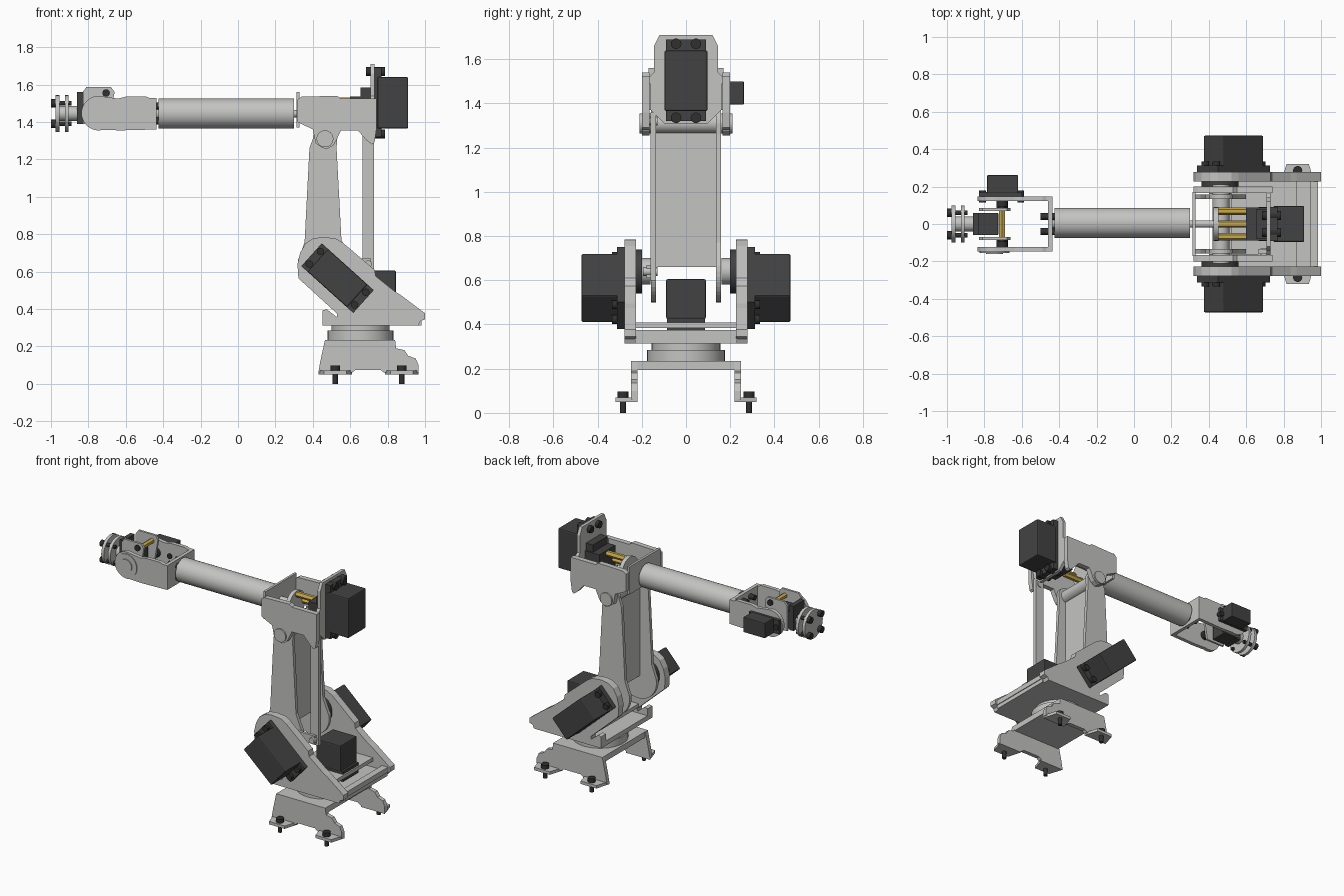
import bpy, bmesh
from math import radians, cos, sin, pi
from mathutils import Matrix, Vector

cube = bpy.data.objects.get("Cube")
if cube:
    bpy.data.objects.remove(cube, do_unlink=True)


def material(name, col):
    m = bpy.data.materials.new(name)
    m.use_nodes = True
    m.diffuse_color = (*col, 1)
    bsdf = next(n for n in m.node_tree.nodes if n.type == 'BSDF_PRINCIPLED')
    bsdf.inputs["Base Color"].default_value = (*col, 1)
    return m


GREY = material("light_grey", (0.55, 0.55, 0.54))
DARK = material("motor_black", (0.055, 0.055, 0.055))
BOLT = material("bolt_black", (0.03, 0.03, 0.03))
BRASS = material("brass", (0.58, 0.40, 0.08))


def finish(name, bm, mat, smooth=False):
    bmesh.ops.recalc_face_normals(bm, faces=bm.faces)
    me = bpy.data.meshes.new(name)
    bm.to_mesh(me)
    bm.free()
    me.materials.append(mat)
    if smooth:
        me.shade_smooth()
        me.set_sharp_from_angle(angle=radians(35))
    ob = bpy.data.objects.new(name, me)
    bpy.context.collection.objects.link(ob)
    return ob


def box(name, mat, xs, ys, zs, bevel=0, turn=0):
    """Box from ranges, turned about y around its own centre."""
    bm = bmesh.new()
    size = [abs(r[1] - r[0]) for r in (xs, ys, zs)]
    mid = [(r[0] + r[1]) / 2 for r in (xs, ys, zs)]
    bmesh.ops.create_cube(bm, size=1, matrix=Matrix.Diagonal((*size, 1)))
    if bevel:
        bmesh.ops.bevel(bm, geom=bm.edges[:], offset=bevel, segments=2, affect='EDGES', profile=0.5)
    bm.transform(Matrix.Translation(mid) @ Matrix.Rotation(radians(turn), 4, 'Y'))
    return finish(name, bm, mat)


def cyl(name, mat, axis, span, at, r, sides=32):
    """Cylinder along an axis; 'at' holds the other two coordinates in order."""
    bm = bmesh.new()
    bmesh.ops.create_cone(bm, cap_ends=True, segments=sides, radius1=r, radius2=r,
                          depth=abs(span[1] - span[0]))
    mid = (span[0] + span[1]) / 2
    rot = {'X': Matrix.Rotation(pi / 2, 4, 'Y'), 'Y': Matrix.Rotation(pi / 2, 4, 'X'), 'Z': Matrix()}[axis]
    loc = list(at)
    loc.insert('XYZ'.index(axis), mid)
    bm.transform(Matrix.Translation(loc) @ rot)
    return finish(name, bm, mat, sides > 8)


def plate(name, mat, pts, span, axis='Y'):
    """Outline extruded along an axis; points are the other two coordinates."""
    bm = bmesh.new()
    i = 'XYZ'.index(axis)
    vs = []
    for p in pts:
        c = list(p)
        c.insert(i, span[0])
        vs.append(bm.verts.new(c))
    face = bm.faces.new(vs)
    new = bmesh.ops.extrude_face_region(bm, geom=[face])["geom"]
    off = Vector((0, 0, 0))
    off[i] = span[1] - span[0]
    bmesh.ops.translate(bm, vec=off, verts=[v for v in new if isinstance(v, bmesh.types.BMVert)])
    return finish(name, bm, mat)


def arc(c, r, a0, a1, n=12):
    return [(c[0] + r * cos(radians(a0 + (a1 - a0) * k / n)),
             c[1] + r * sin(radians(a0 + (a1 - a0) * k / n))) for k in range(n + 1)]


SIDES = (("right", -1), ("left", 1))


def ys(s, a, b):
    return tuple(sorted((s * a, s * b)))


# Base stand with splayed feet
box("base_top", GREY, (0.465, 0.84), (-0.245, 0.245), (0.195, 0.235))
leg = [(0.43, 0.06), (0.44, 0.12), (0.465, 0.235), (0.84, 0.235), (0.845, 0.19), (0.89, 0.18),
       (0.91, 0.15), (0.95, 0.135), (0.965, 0.10), (0.965, 0.06), (0.78, 0.06), (0.76, 0.075),
       (0.63, 0.075), (0.61, 0.06)]
for side, s in SIDES:
    plate(f"base_leg_{side}", GREY, leg, ys(s, 0.22, 0.248))
    for n, x in (("front", 0.52), ("back", 0.875)):
        foot = [(x - 0.09, s * 0.22), (x - 0.06, s * 0.32), (x + 0.06, s * 0.32), (x + 0.09, s * 0.22)]
        plate(f"foot_{n}_{side}", GREY, foot, (0.05, 0.07), 'Z')
        cyl(f"foot_bolt_{n}_{side}", BOLT, 'Z', (0, 0.07), (x, s * 0.285), 0.014, 12)
        cyl(f"foot_bolt_head_{n}_{side}", BOLT, 'Z', (0.07, 0.097), (x, s * 0.285), 0.025, 16)

# Turntable
cyl("turntable_lower", GREY, 'Z', (0.235, 0.285), (0.655, 0), 0.176, 40)
cyl("turntable_upper", GREY, 'Z', (0.285, 0.315), (0.655, 0), 0.155, 40)

# Shoulder carriage
box("carriage_floor", GREY, (0.452, 0.98), (-0.23, 0.23), (0.313, 0.345))
box("carriage_deck", GREY, (0.52, 0.87), (-0.23, 0.23), (0.385, 0.41))
box("carriage_rear_bar", GREY, (0.94, 0.985), (-0.23, 0.23), (0.34, 0.375))
AXIS = (0.46, 0.64)
cheek = [(0.323, 0.564), (0.318, 0.64), (0.332, 0.70), (0.36, 0.75), (0.40, 0.776), (0.45, 0.785),
         (0.52, 0.778), (0.56, 0.755), (0.73, 0.61), (0.737, 0.575), (0.837, 0.495), (0.87, 0.475),
         (1.0, 0.377), (1.0, 0.345), (0.975, 0.335), (0.965, 0.313), (0.452, 0.313), (0.452, 0.393),
         (0.475, 0.398), (0.505, 0.375), (0.53, 0.355), (0.53, 0.375)]
for side, s in SIDES:
    plate(f"carriage_cheek_{side}", GREY, cheek, ys(s, 0.227, 0.278))
    # Shoulder motor, tilted along the cheek
    mx, mz, tilt = 0.532, 0.565, 42
    box(f"shoulder_motor_{side}", DARK, (mx - 0.142, mx + 0.142), ys(s, 0.30, 0.473),
        (mz - 0.082, mz + 0.082), 0.007, tilt)
    box(f"shoulder_motor_flange_{side}", DARK, (mx - 0.187, mx + 0.187), ys(s, 0.278, 0.312),
        (mz - 0.082, mz + 0.082), 0, tilt)
    for k in (-1, 1):
        for j in (-1, 1):
            off = Matrix.Rotation(radians(tilt), 3, 'Y') @ Vector((k * 0.163, 0, j * 0.045))
            cyl(f"shoulder_bolt_{side}", BOLT, 'Y', ys(s, 0.31, 0.335), (mx + off.x, mz + off.z), 0.02, 16)
    cyl(f"shoulder_gear_{side}", DARK, 'Y', ys(s, 0.20, 0.227), AXIS, 0.10)
    cyl(f"shoulder_horn_{side}", GREY, 'Y', ys(s, 0.16, 0.20), AXIS, 0.06)

# Slew motor on the deck
box("slew_motor", DARK, (0.66, 0.845), (-0.09, 0.09), (0.425, 0.605), 0.007)
box("slew_motor_flange", DARK, (0.62, 0.86), (-0.085, 0.085), (0.36, 0.43))

# Upper arm: two cheeks with a web between them
ELBOW = (0.465, 1.31)
arm = arc(AXIS, 0.14, 170, 370, 20) + [(0.553, 0.77), (0.527, 1.26)] + arc(ELBOW, 0.065, 0, 180) + [(0.382, 1.26), (0.356, 0.757)]
for side, s in SIDES:
    plate(f"upper_arm_{side}", GREY, arm, ys(s, 0.135, 0.158))
box("upper_arm_web", GREY, (0.445, 0.475), (-0.136, 0.136), (0.66, 1.29))
cyl("elbow_pin", GREY, 'Y', (-0.21, 0.21), ELBOW, 0.045)

# Parallel link and its crank
box("crank", GREY, (0.46, 0.71), (-0.178, -0.16), (0.61, 0.67))
box("link_rod", GREY, (0.665, 0.727), (-0.16, -0.135), (0.60, 1.36))
for z in (0.64, 1.32):
    cyl("link_pin", GREY, 'Y', (-0.195, -0.13), (0.696, z), 0.02, 16)

# Elbow housing
housing = [(0.318, 1.40), (0.40, 1.36), (0.415, 1.285), (0.45, 1.262), (0.475, 1.255), (0.51, 1.275),
           (0.525, 1.30), (0.55, 1.355), (0.64, 1.355), (0.69, 1.30), (0.715, 1.28), (0.73, 1.29),
           (0.74, 1.36), (0.74, 1.525), (0.55, 1.525), (0.53, 1.54), (0.34, 1.535), (0.318, 1.52)]
for side, s in SIDES:
    plate(f"elbow_cheek_{side}", GREY, housing, ys(s, 0.165, 0.20))
box("elbow_front_plate", GREY, (0.312, 0.328), (-0.17, 0.17), (1.37, 1.56))
half = [(0.10, 1.31), (0.16, 1.37), (0.165, 1.52), (0.145, 1.54), (0.145, 1.66), (0.12, 1.71)]
mount = half + [(-y, z) for y, z in reversed(half)]
plate("elbow_motor_mount", GREY, mount, (0.708, 0.73), 'X')

# Elbow roll motor, standoffs and shaft
ROLL = 1.445
box("roll_motor", DARK, (0.745, 0.91), (-0.097, 0.097), (1.365, 1.64), 0.008)
box("roll_motor_flange", DARK, (0.73, 0.768), (-0.09, 0.09), (1.32, 1.69))
box("roll_gearbox", DARK, (0.60, 0.71), (-0.088, 0.088), (1.37, 1.535))
box("roll_gearbox_cap", DARK, (0.655, 0.71), (-0.08, 0.08), (1.53, 1.585))
for y in (-0.045, 0.045):
    for z in (1.335, 1.67):
        cyl("roll_motor_bolt", BOLT, 'X', (0.685, 0.785), (y, z), 0.024, 16)
for y, z in ((0.068, 0), (-0.068, 0), (0, 0.068), (0, -0.068)):
    cyl("brass_standoff", BRASS, 'X', (0.452, 0.60), (y, ROLL + z), 0.02, 6)
cyl("roll_disc", GREY, 'X', (0.425, 0.452), (0, ROLL), 0.09)
cyl("roll_shaft", GREY, 'X', (0.29, 0.43), (0, ROLL), 0.02, 16)

# Forearm tube
cyl("forearm_tube", GREY, 'X', (-0.425, 0.30), (0.006, ROLL), 0.08, 48)
cyl("forearm_collar", GREY, 'X', (-0.445, -0.42), (0.006, ROLL), 0.03)

# Wrist fork
PIVOT = (-0.745, 1.447)
fork = [(-0.436, 1.36), (-0.436, 1.527), (-0.47, 1.527), (-0.49, 1.535), (-0.60, 1.535),
        (-0.64, 1.525)] + arc(PIVOT, 0.092, 75, 285, 20) + [(-0.63, 1.355)]
for side, s in SIDES:
    plate(f"wrist_cheek_{side}", GREY, fork, ys(s, 0.122, 0.148))
box("wrist_web", GREY, (-0.46, -0.436), (-0.125, 0.125), (1.36, 1.527))
for y in (-0.04, 0.04):
    for z in (-0.04, 0.04):
        cyl("wrist_web_bolt", BOLT, 'X', (-0.50, -0.425), (y, ROLL + z), 0.018, 16)
cyl("wrist_cap", GREY, 'Y', (-0.154, -0.146), PIVOT, 0.08)
cyl("wrist_cap_boss", GREY, 'Y', (-0.160, -0.150), PIVOT, 0.045)

# Wrist pitch motor
box("pitch_motor", DARK, (-0.785, -0.62), (0.165, 0.262), (1.395, 1.50), 0.005)
box("pitch_motor_flange", DARK, (-0.83, -0.60), (0.148, 0.17), (1.40, 1.495))
for x in (-0.81, -0.605):
    cyl("pitch_motor_bolt", BOLT, 'Y', (0.115, 0.18), (x, ROLL), 0.018, 16)

# Tool carrier inside the fork
carrier = [(-0.83, 1.39), (-0.83, 1.56), (-0.81, 1.588), (-0.68, 1.588), (-0.66, 1.56), (-0.69, 1.39)]
for side, s in SIDES:
    plate(f"carrier_cheek_{side}", GREY, carrier, ys(s, 0.07, 0.085))
    cyl(f"carrier_hub_{side}", BOLT, 'Y', ys(s, 0.085, 0.122), (-0.705, ROLL), 0.03, 16)
    cyl(f"carrier_bolt_{side}", BOLT, 'Y', ys(s, 0.08, 0.095), (-0.705, 1.555), 0.02, 16)
box("carrier_front", DARK, (-0.862, -0.83), (-0.06, 0.06), (1.39, 1.56))
box("tool_motor", DARK, (-0.84, -0.725), (-0.06, 0.06), (1.395, 1.515), 0.005)
cyl("carrier_brass_bar", BRASS, 'Y', (-0.07, 0.08), (-0.705, 1.545), 0.018, 6)

# Tool flange
cyl("tool_shaft", GREY, 'X', (-0.96, -0.86), (0, ROLL), 0.04)
for x in (-0.965, -0.915):
    cyl("tool_disc", GREY, 'X', (x - 0.01, x + 0.01), (0, ROLL), 0.098, 40)
for y in (-0.06, 0.06):
    for z in (-0.055, 0.055):
        cyl("tool_bolt", BOLT, 'X', (-0.975, -0.89), (y, ROLL + z), 0.012, 12)
        cyl("tool_bolt_head", BOLT, 'X', (-1.0, -0.975), (y, ROLL + z), 0.022, 16)
